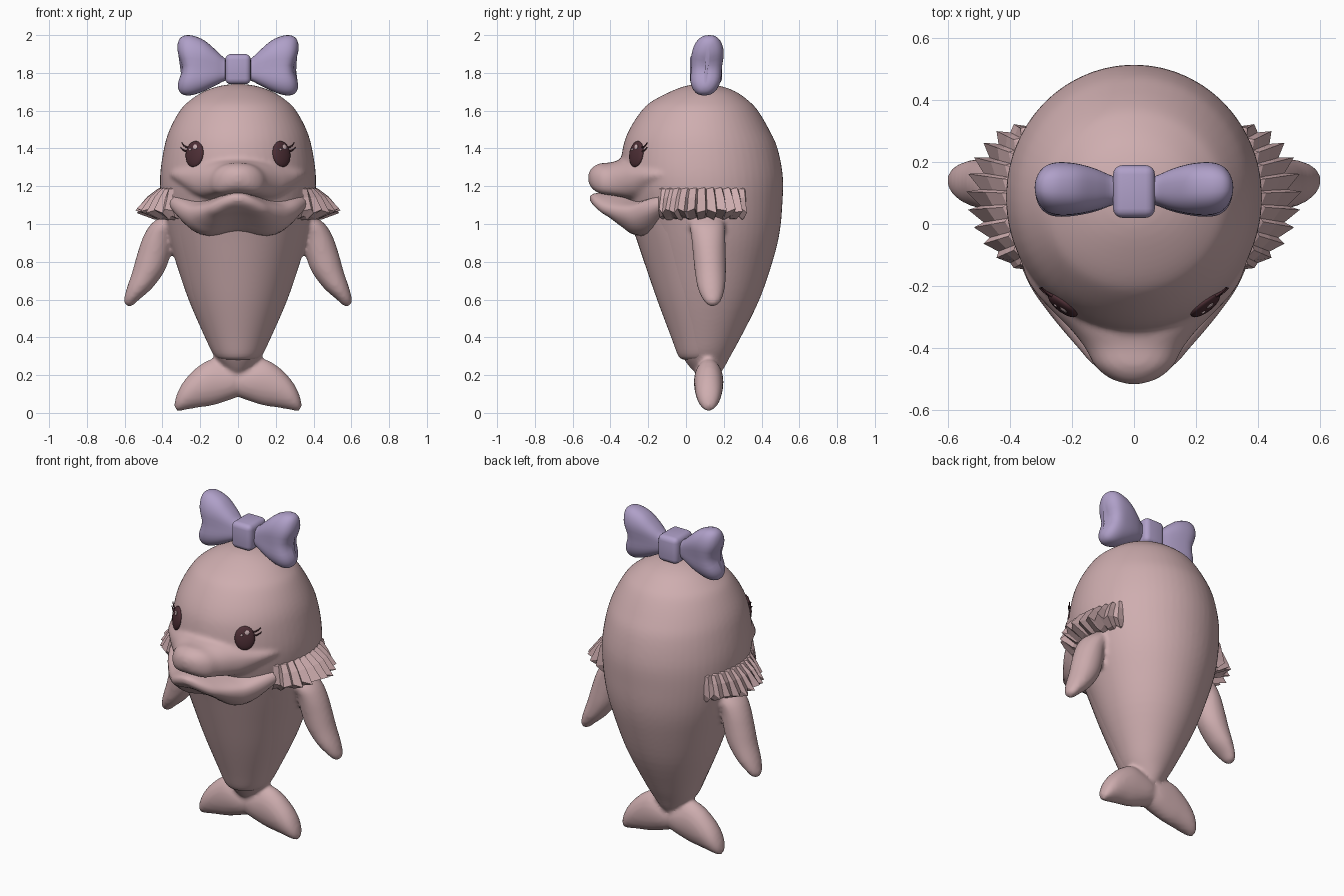
import bpy, bmesh, math
from mathutils import Vector, Matrix
from mathutils.bvhtree import BVHTree

if "Cube" in bpy.data.objects:
    bpy.data.objects.remove(bpy.data.objects["Cube"])


def material(name, rgb):
    m = bpy.data.materials.new(name)
    m.diffuse_color = (*rgb, 1)
    m.use_nodes = True
    m.node_tree.nodes["Principled BSDF"].inputs["Base Color"].default_value = m.diffuse_color
    return m


PINK = material("dusty pink", (0.62, 0.42, 0.43))
LILAC = material("lilac", (0.43, 0.35, 0.58))
DARK = material("dark plum", (0.075, 0.028, 0.036))
SHINE = material("eye shine", (0.62, 0.45, 0.47))


def finish(bm, name, mat, smooth=True):
    bmesh.ops.recalc_face_normals(bm, faces=bm.faces)
    me = bpy.data.meshes.new(name)
    for f in bm.faces:
        f.smooth = smooth
    bm.to_mesh(me)
    bm.free()
    me.materials.append(mat)
    ob = bpy.data.objects.new(name, me)
    bpy.context.collection.objects.link(ob)
    return ob


def resample(rings, steps=4):
    """Smooth spline through the ring parameters."""
    out = []
    for i in range(len(rings) - 1):
        p = [Vector(rings[min(max(i + k, 0), len(rings) - 1)]) for k in (-1, 0, 1, 2)]
        for s in range(steps):
            t = s / steps
            out.append(p[1] + 0.5 * t * (p[2] - p[0] + t * (2 * p[0] - 5 * p[1] + 4 * p[2] - p[3]
                       + t * (3 * (p[1] - p[2]) + p[3] - p[0]))))
    return out + [Vector(rings[-1])]


def loft(name, rings, axis="z", mat=PINK, power=1.0, side=1, warp=None, n=40):
    """Skin ellipses; ring = (position on axis, centre 1, centre 2, radius 1, radius 2)."""
    bm = bmesh.new()
    loops = []
    for t, c1, c2, r1, r2 in resample(rings):
        loop = []
        for k in range(n):
            a = math.tau * k / n
            c, s = math.cos(a), math.sin(a)
            u = c1 + max(r1, 0.002) * math.copysign(abs(c) ** power, c)
            v = c2 + max(r2, 0.002) * math.copysign(abs(s) ** power, s)
            co = {"z": (u, v, t), "y": (u, t, v), "x": (t, u, v)}[axis]
            co = warp(*co) if warp else co
            loop.append(bm.verts.new((co[0] * side, co[1], co[2])))
        loops.append(loop)
    for a, b in zip(loops, loops[1:]):
        for k in range(n):
            bm.faces.new((a[k], a[(k + 1) % n], b[(k + 1) % n], b[k]))
    bm.faces.new(loops[0])
    bm.faces.new(loops[-1])
    return finish(bm, name, mat)


def lip(x, y, z):
    """Wavy smile: lowers the lip line either side of the middle."""
    d = 0.035 * math.sin(math.pi * min(abs(x) / 0.36, 1)) ** 2 - 0.02 * max(0, abs(x) - 0.25) / 0.12
    return x, y, z - d * min(max((1.33 - z) / 0.13, 0), 1)


# Body
body_rings = [
    (0.19, 0, .115, .03, .03), (0.22, 0, .115, .06, .075), (0.3, 0, .107, .125, .128),
    (0.4, 0, .115, .175, .175), (0.6, 0, .127, .262, .262), (0.8, 0, .127, .33, .331),
    (0.95, 0, .12, .375, .375), (1.1, 0, .10, .405, .41), (1.25, 0, .083, .413, .43),
    (1.4, 0, .075, .392, .41), (1.5, 0, .07, .362, .37), (1.6, 0, .073, .308, .308),
    (1.65, 0, .077, .26, .257), (1.7, 0, .09, .185, .175), (1.73, 0, .09, .10, .095),
    (1.742, 0, .09, .02, .02)]
body = loft("body", body_rings, n=56)

# Upper snout
snout = loft("snout", [
    (-.517, 0, 1.245, .02, .02), (-.50, 0, 1.243, .075, .052), (-.46, 0, 1.242, .125, .078),
    (-.40, 0, 1.242, .158, .084), (-.34, 0, 1.248, .205, .094), (-.28, 0, 1.25, .265, .10),
    (-.2, 0, 1.25, .335, .09), (-.1, 0, 1.25, .37, .07), (0, 0, 1.25, .36, .05)],
    "y", power=.9, warp=lip)

# Tail flukes
flukes = [loft("fluke", [
    (-.03, .12, .165, .06, .07), (.04, .12, .165, .075, .095), (.13, .12, .163, .078, .122),
    (.2, .12, .142, .075, .112), (.26, .12, .11, .068, .09), (.3, .12, .08, .055, .068),
    (.325, .12, .053, .035, .042), (.336, .12, .045, .01, .012)], "x", side=s) for s in (-1, 1)]

# Flippers
flippers = [loft("flipper", [
    (1.06, .33, .11, .05, .07), (1.0, .385, .112, .075, .092), (.93, .423, .118, .08, .09),
    (.84, .446, .124, .088, .087), (.75, .474, .129, .085, .083), (.66, .522, .134, .067, .072),
    (.6, .563, .139, .04, .05), (.572, .575, .141, .022, .028), (.563, .575, .141, .005, .006)],
    side=s) for s in (-1, 1)]

# Blend snout, flukes and flippers into the body
bpy.ops.object.select_all(action="DESELECT")
for ob in [body, snout] + flukes + flippers:
    ob.select_set(True)
bpy.context.view_layer.objects.active = body
bpy.ops.object.join()
mod = body.modifiers.new("blend", "REMESH")
mod.mode, mod.voxel_size, mod.use_smooth_shade = "VOXEL", 0.012, True
mod = body.modifiers.new("soften", "SMOOTH")
mod.factor, mod.iterations = 0.5, 6

# Lower jaw
loft("lower_jaw", [
    (-.507, 0, 1.135, .02, .012), (-.49, 0, 1.13, .075, .03), (-.45, 0, 1.118, .135, .048),
    (-.40, 0, 1.106, .18, .063), (-.34, 0, 1.087, .232, .085), (-.28, 0, 1.07, .28, .105),
    (-.2, 0, 1.075, .335, .11), (-.1, 0, 1.10, .375, .085), (0, 0, 1.12, .385, .05)],
    "y", power=.9, warp=lip)

# Raised belly panel
loft("belly_panel", [(.262, 0, .06, .02, .03), (.28, 0, .08, .075, .085)] +
     [(z, 0, cy - .018, rx * .96, ry) for z, _, cy, rx, ry in body_rings if .29 < z < 1.15], n=56)

# Pleated frills at the sides
for s in (-1, 1):
    bm = bmesh.new()
    rows = []
    N = 22
    for i in range(N + 1):
        f = i / N
        a = math.radians(-34 + 68 * f)
        fold = i % 2
        out = math.sin(math.pi * f) ** 0.6 if 0 < f < 1 else 0
        reach = out * (0.13 if fold else 0.085)
        drop = 0.012 * math.sin(i * 2.3)
        c, sn = math.cos(a), math.sin(a)
        row = []
        for r, z in ((.375, 1.21), (.412 + .015 * fold, 1.185), (.415 + reach * .5, 1.135 + .01 * fold),
                     (.412 + reach, 1.07 + drop), (.40 + reach * .35, 1.035 + drop), (.36, 1.02)):
            row.append(bm.verts.new((s * r * c, .085 + r * (sn + .12 * out * fold * .3), z)))
        rows.append(row)
    for a, b in zip(rows, rows[1:]):
        for k in range(5):
            bm.faces.new((a[k], a[k + 1], b[k + 1], b[k]))
    finish(bm, "side_frill", PINK, smooth=False)

# Bow loops
def notch(x, y, z):
    """Pinch the loop's outer end and its middle."""
    mid = math.exp(-((z - 1.825) / .06) ** 2)
    return x - .025 * mid * max(0, (x - .2) / .11), .11 + (y - .11) * (1 - .1 * mid) + .08 * (z - 1.84), z


for s in (-1, 1):
    loft("bow_loop", [
        (.03, .11, 1.82, .045, .05), (.07, .11, 1.818, .052, .06), (.12, .11, 1.828, .072, .095),
        (.18, .11, 1.838, .086, .135), (.24, .11, 1.84, .09, .157), (.28, .11, 1.84, .082, .158),
        (.305, .11, 1.84, .062, .145), (.318, .11, 1.84, .035, .12), (.322, .11, 1.84, .01, .09)],
        "x", LILAC, .8, s, notch)

# Bow knot
bm = bmesh.new()
bmesh.ops.create_cube(bm, size=1, matrix=Matrix.Translation((0, .105, 1.82)) @ Matrix.Diagonal((.135, .17, .16, 1)))
bmesh.ops.bevel(bm, geom=bm.edges[:], offset=.03, segments=4, profile=.5, affect="EDGES")
finish(bm, "bow_knot", LILAC)

# Eyes, shines and lashes set onto the face surface
bpy.context.view_layer.update()
tree = BVHTree.FromObject(body, bpy.context.evaluated_depsgraph_get())


def disc(name, frame, size, mat):
    bm = bmesh.new()
    bmesh.ops.create_uvsphere(bm, u_segments=28, v_segments=14, radius=1,
                              matrix=frame @ Matrix.Diagonal((*size, 1)))
    return finish(bm, name, mat)


for s in (-1, 1):
    hit, nor, _, _ = tree.ray_cast(Vector((s * .23, -2, 1.37)), Vector((0, 1, 0)))
    u = Vector((0, 0, 1)).cross(nor).normalized()
    v = nor.cross(u)
    frame = Matrix((u, v, nor)).transposed().to_4x4()
    frame.translation = hit
    disc("eye", frame, (.057, .07, .02), DARK)
    for du, dv, r in ((.012, .036, .014), (-.018, .022, .007)):
        lift = .02 * math.sqrt(1 - (du / .057) ** 2 - (dv / .07) ** 2)
        disc("eye_shine", frame @ Matrix.Translation((du, dv, lift)), (r, r, .004), SHINE)
    for start, end in (((.045, .035), (.088, .06)), ((.05, .015), (.092, .035))):
        cu = bpy.data.curves.new("eyelash", "CURVE")
        cu.dimensions, cu.bevel_depth, cu.bevel_resolution = "3D", .005, 2
        sp = cu.splines.new("POLY")
        sp.points.add(5)
        for i, p in enumerate(sp.points):
            t = i / 5
            q = frame @ Vector((s * (start[0] + (end[0] - start[0]) * t),
                                start[1] + (end[1] - start[1]) * t * t, 0))
            near, n2, _, _ = tree.find_nearest(q)
            p.co = (*(near + n2 * (.004 + .012 * t)), 1)
            p.radius = 1.1 - .6 * t
        cu.materials.append(DARK)
        bpy.context.collection.objects.link(bpy.data.objects.new("eyelash", cu))
